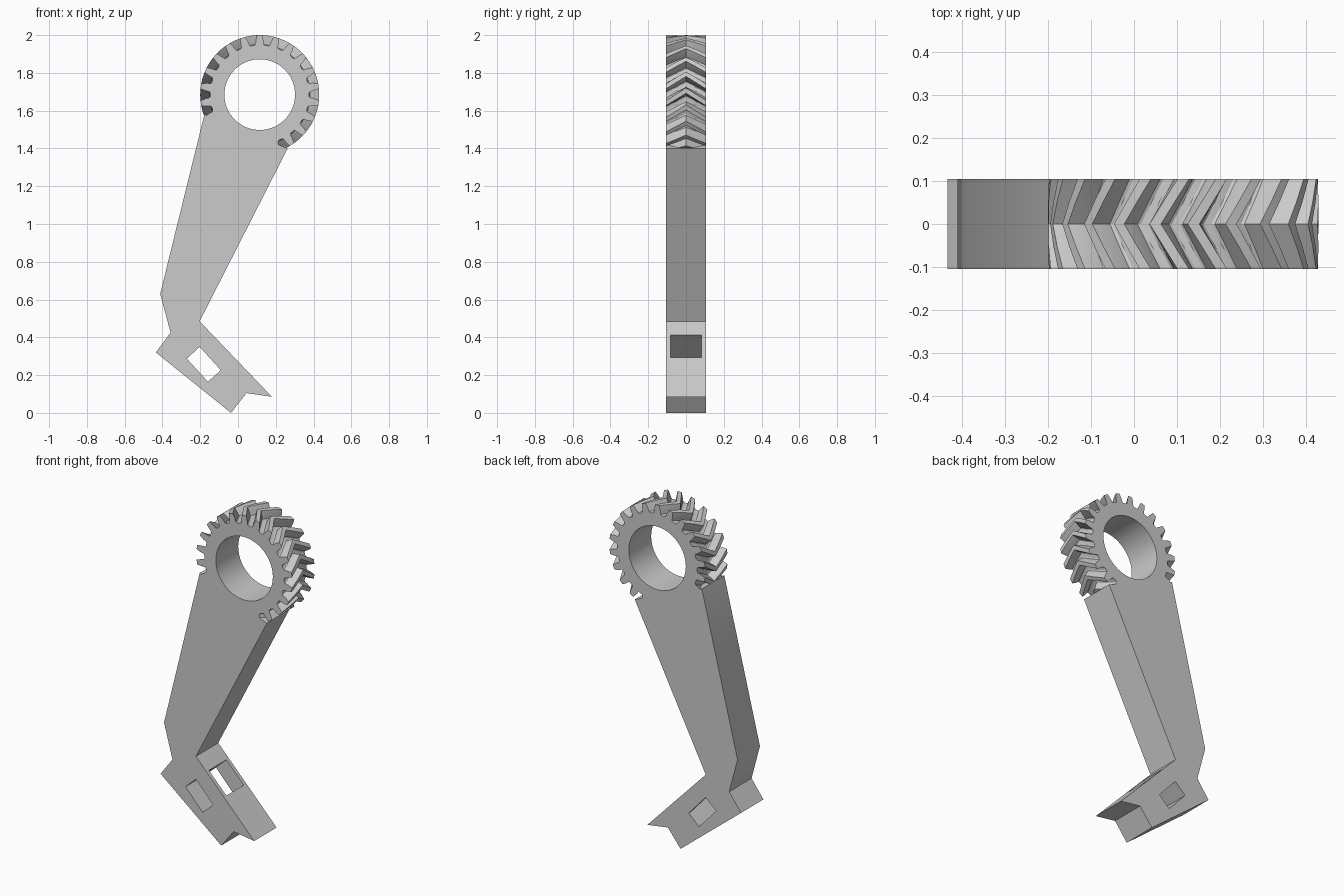
import bpy, bmesh, math
from math import sin, cos, pi
from mathutils import Vector

cube = bpy.data.objects.get("Cube")
if cube:
    bpy.data.objects.remove(cube, do_unlink=True)

HALF = 0.105                    # half thickness
CX, CZ = 0.115, 1.685           # gear centre
R_TIP, R_ROOT, R_BORE = 0.315, 0.262, 0.187
TEETH, TWIST = 22, 0.21

grey = bpy.data.materials.new("plain grey")
grey.use_nodes = True
color = (0.6, 0.6, 0.6, 1)
grey.diffuse_color = color
grey.node_tree.nodes["Principled BSDF"].inputs["Base Color"].default_value = color


def make_object(name, bm):
    bmesh.ops.recalc_face_normals(bm, faces=bm.faces)
    mesh = bpy.data.meshes.new(name)
    bm.to_mesh(mesh)
    bm.free()
    mesh.materials.append(grey)
    obj = bpy.data.objects.new(name, mesh)
    bpy.context.collection.objects.link(obj)
    return obj


def prism(name, outline, half):
    """Extrude an x-z outline symmetrically along y."""
    bm = bmesh.new()
    face = bm.faces.new([bm.verts.new((x, -half, z)) for x, z in outline])
    new = bmesh.ops.extrude_face_region(bm, geom=[face])["geom"]
    bmesh.ops.translate(bm, vec=(0, 2 * half, 0),
                        verts=[v for v in new if isinstance(v, bmesh.types.BMVert)])
    return make_object(name, bm)


def combine(target, other, operation):
    mod = target.modifiers.new(operation.lower(), "BOOLEAN")
    mod.operation, mod.object, mod.solver = operation, other, "EXACT"
    bpy.context.view_layer.objects.active = target
    bpy.ops.object.modifier_apply(modifier=mod.name)
    bpy.data.objects.remove(other, do_unlink=True)


# Herringbone gear ring: tooth profile swept with a twist peaking at mid thickness
pitch = 2 * pi / TEETH
tooth = [(-0.5, 0), (-0.38, 0), (-0.29, 0.08), (-0.24, 0.5), (-0.15, 1),
         (0.15, 1), (0.24, 0.5), (0.29, 0.08), (0.38, 0)]
profile = [((k + u) * pitch + pi / 2, R_ROOT + h * (R_TIP - R_ROOT))
           for k in range(TEETH) for u, h in tooth]
bm = bmesh.new()


def ring(y, twist, radius=None):
    return [bm.verts.new((CX + (radius or r) * cos(a + twist), y,
                          CZ + (radius or r) * sin(a + twist))) for a, r in profile]


layers = [ring(HALF * t, TWIST * (1 - abs(t))) for t in (-1, -0.5, 0, 0.5, 1)]
layers += [ring(HALF, 0, R_BORE), ring(-HALF, 0, R_BORE)]
n = len(profile)
for lower, upper in zip(layers, layers[1:] + layers[:1]):
    for i in range(n):
        j = (i + 1) % n
        bm.faces.new((lower[i], lower[j], upper[j], upper[i]))
gear = make_object("gear_ring", bm)

# Arm with angled foot
arm = prism("lever_arm", [
    (-0.178, 1.58), (-0.412, 0.63), (-0.357, 0.425), (-0.435, 0.32),
    (-0.037, 0), (0.045, 0.105), (0.18, 0.085), (-0.203, 0.485),
    (0.263, 1.4)], HALF)

# Foot openings: window through the thickness, slot in from the slanted face
along = Vector((0.111, -0.122)).normalized()
out = Vector((-along.y, along.x))
centre = Vector((-0.181, 0.257))


def slot_outline(length, start, end):
    a = along * length / 2
    return [centre + a + out * start, centre + a + out * end,
            centre - a + out * end, centre - a + out * start]


combine(arm, prism("window_cutter", slot_outline(0.166, -0.046, 0.046), 0.2), "DIFFERENCE")
combine(arm, prism("slot_cutter", slot_outline(0.165, 0.0, 0.3), 0.082), "DIFFERENCE")
combine(arm, gear, "UNION")

# Smooth bore, sharp edges elsewhere
bpy.ops.object.select_all(action="DESELECT")
arm.select_set(True)
bpy.context.view_layer.objects.active = arm
bpy.ops.object.shade_smooth_by_angle(angle=math.radians(30))
